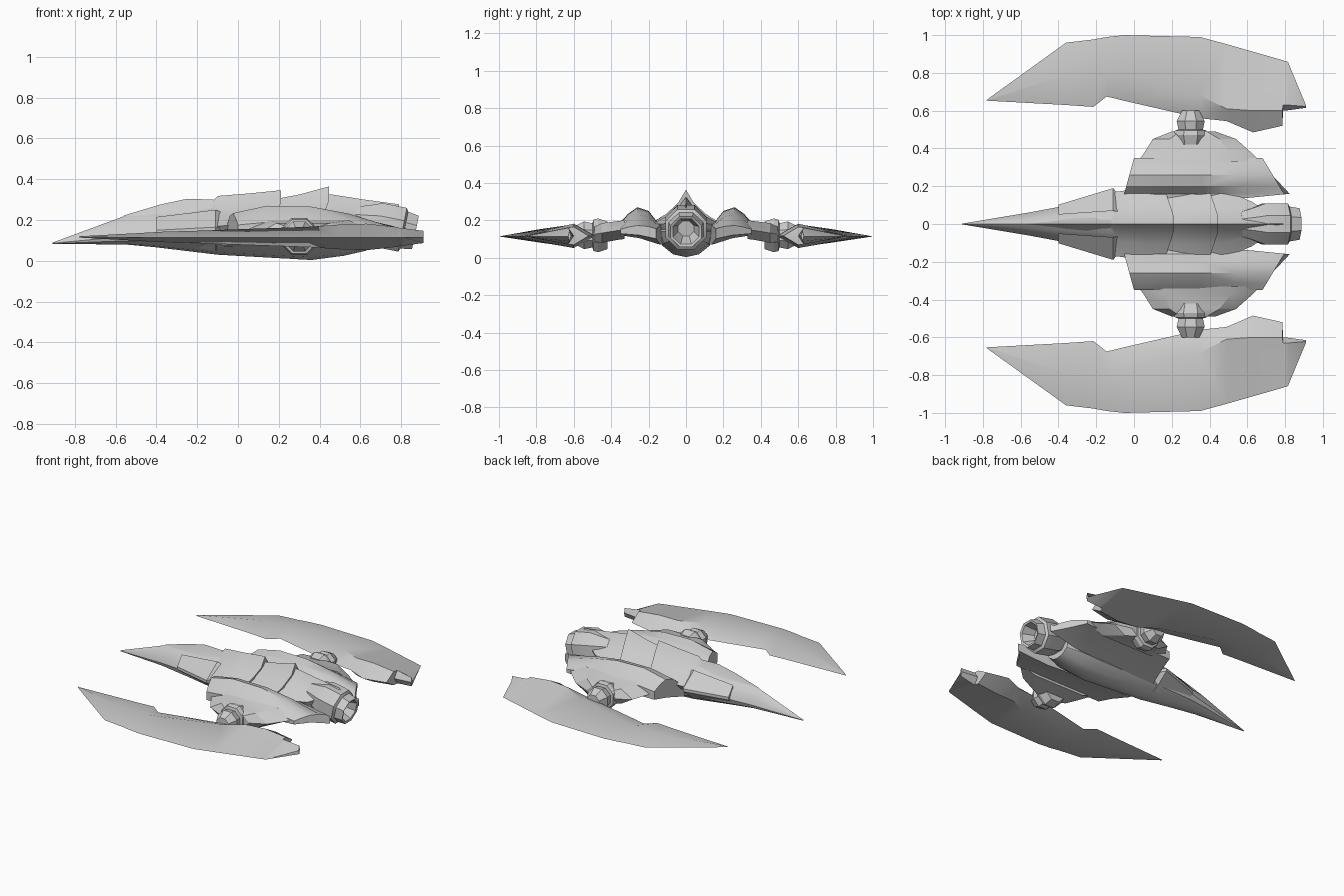
import bpy, bmesh, math

if "Cube" in bpy.data.objects:
    bpy.data.objects.remove(bpy.data.objects["Cube"])


def loft(name, rings, mirror=False, angle=28):
    """Skin a list of equal-length 3D rings, cap both ends, optionally mirror in y."""
    bm = bmesh.new()
    vs = [[bm.verts.new(p) for p in r] for r in rings]
    n = len(rings[0])
    for a, b in zip(vs, vs[1:]):
        for i in range(n):
            j = (i + 1) % n
            bm.faces.new((a[i], a[j], b[j], b[i]))
    bm.faces.new(vs[0])
    bm.faces.new(vs[-1])
    bmesh.ops.recalc_face_normals(bm, faces=bm.faces)
    me = bpy.data.meshes.new(name)
    bm.to_mesh(me)
    bm.free()
    ob = bpy.data.objects.new(name, me)
    bpy.context.collection.objects.link(ob)
    bpy.ops.object.select_all(action='DESELECT')
    ob.select_set(True)
    bpy.context.view_layer.objects.active = ob
    bpy.ops.object.shade_smooth_by_angle(angle=math.radians(angle))
    if mirror:
        m = ob.modifiers.new("Mirror", 'MIRROR')
        m.use_axis = (False, True, False)
        m.use_clip = False
        m.use_mirror_merge = False
        # mirror about the world centre line
    return ob


def both_sides(half):
    """Close a half section (top centre to bottom centre) across y = 0."""
    return half + [(x, -y, z) for x, y, z in half[-2:0:-1]]


# Main hull: x, half width, bottom z, side z, top z
hull = [(-0.91, .002, .083, .086, .089), (-0.55, .062, .08, .12, .222),
        (-0.4, .09, .066, .13, .24), (-0.1, .125, .03, .14, .275),
        (0.36, .15, .004, .14, .28), (0.52, .14, .025, .14, .27),
        (0.63, .105, .05, .14, .24)]
rings = []
for x, w, zb, zs, zt in hull:
    h, d = zt - zs, zs - zb
    rings.append(both_sides([(x, 0, zt), (x, w * .4, zs + .78 * h), (x, w * .8, zs + .4 * h),
                             (x, w, zs), (x, w * .85, zs - .55 * d),
                             (x, w * .45, zs - .9 * d), (x, 0, zb)]))
loft("hull", rings)

# Overlapping ridged spine plates: x, half width, ridge z, edge z
plates = {
    "canopy_plate": [(-0.56, .03, .222, .18), (-0.38, .075, .276, .17),
                     (-0.25, .1, .304, .17), (-0.12, .12, .30, .17)],
    "front_spine_plate": [(-0.13, .15, .285, .16), (-0.1, .17, .318, .17),
                          (0.05, .19, .33, .18), (0.21, .19, .346, .18)],
    "middle_spine_plate": [(0.17, .19, .30, .17), (0.3, .195, .325, .18), (0.445, .19, .364, .18)],
    "tail_spine_plate": [(0.40, .19, .32, .17), (0.46, .185, .325, .18),
                         (0.62, .12, .30, .18), (0.79, .012, .277, .25)],
}
for name, st in plates.items():
    rings = []
    for i, (x, w, zt, ze) in enumerate(st):
        h = zt - ze
        back = .05 if i == len(st) - 1 and "tail" not in name else 0  # chevron rear edge
        rings.append(both_sides([(x, 0, zt), (x, w * .22, ze + .62 * h), (x - back * .4, w * .55, ze + .3 * h),
                                 (x - back, w, ze), (x - back, w * .8, ze - .04), (x, 0, ze - .04)]))
    loft(name, rings)

# Cheek plates behind the nose
loft("cheek_plate", [[(x, a, zt), (x, b, zm), (x, b, zm - .02), (x, a, zb)] for x, a, b, zt, zm, zb in
                     [(-0.4, .05, .102, .215, .15, .085), (-0.11, .07, .19, .25, .165, .05),
                      (-0.06, .06, .12, .23, .16, .06)]], mirror=True)

# Shoulder housings with slanted front and rear ends: share of length, height factor
profile = [(.11, .19), (.16, .2), (.2, .25), (.26, .27), (.31, .235), (.35, .19), (.35, .12), (.25, .105), (.11, .07)]
rings = []
for t, k in [(0, .72), (.22, 1), (.5, .97), (.75, .7), (1, .25)]:
    ring = []
    for y, z in profile:
        x0 = -0.06 + .06 * (y - .13) / .22
        x1 = 0.8 - .12 * (y - .15) / .2
        kk = k if z > .13 else min(1, k + .3)
        yy = y + (.05 * t * t if y < .12 else 0)
        ring.append((x0 + (x1 - x0) * t, yy, .14 + (z - .14) * kk))
    rings.append(ring)
loft("shoulder_housing", rings, mirror=True)

# Side pods: y, front x, rear x, bottom z, top z
rings = []
for y, a, b, zb, zt in [(.33, .02, .67, .10, .20), (.37, .05, .63, .095, .195),
                        (.45, .1, .54, .08, .185), (.49, .2, .43, .085, .165)]:
    zm, c = (zb + zt) / 2, (b - a) * .2
    rings.append([(a, y, zm), (a + c, y, zt), (b - c, y, zt), (b, y, zm), (b - c, y, zb), (a + c, y, zb)])
loft("side_pod", rings, mirror=True)

# Octagonal wing pivots
rings = [[(.3 + r * math.cos(math.pi * (i + .5) / 4), y, .12 + r * math.sin(math.pi * (i + .5) / 4))
          for i in range(8)] for y, r in [(.42, .08), (.47, .098), (.495, .09), (.5, .07), (.545, .08), (.6, .05)]]
loft("wing_pivot", rings, mirror=True)

# Blade wings: x, inner y, ridge y, outer y, half thickness
wing = [(-0.78, .653, .655, .657, .003), (-0.36, .63, .79, .96, .026), (-0.215, .62, .8, .977, .03),
        (-0.145, .675, .8, .99, .032), (-0.05, .652, .78, 1.0, .036), (0.35, .56, .68, .99, .05),
        (0.49, .545, .61, .952, .06), (0.63, .485, .6, .912, .065), (0.785, .52, .6, .868, .048),
        (0.79, .60, .63, .866, .045), (0.815, .602, .63, .858, .042), (0.91, .615, .622, .63, .03)]
loft("wing", [[(x, a, .117), (x, r, .117 + t), (x, o, .114), (x, r, .117 - t)] for x, a, r, o, t in wing],
     mirror=True, angle=35)

# Tilted octagonal engine nozzle with hollow end
tilt = .2
ct, st = math.cos(tilt), math.sin(tilt)
rings = []
for s, r in [(-.06, .07), (.0, .09), (.07, .118), (.19, .118), (.2, .1), (.255, .09), (.25, .075), (.17, .045)]:
    ring = []
    for i in range(8):
        ang = math.pi * (i + .5) / 4
        u = r * math.sin(ang)
        ring.append((.62 + s * ct + u * st, r * math.cos(ang), .19 - s * st + u * ct))
    rings.append(ring)
loft("engine_nozzle", rings)
